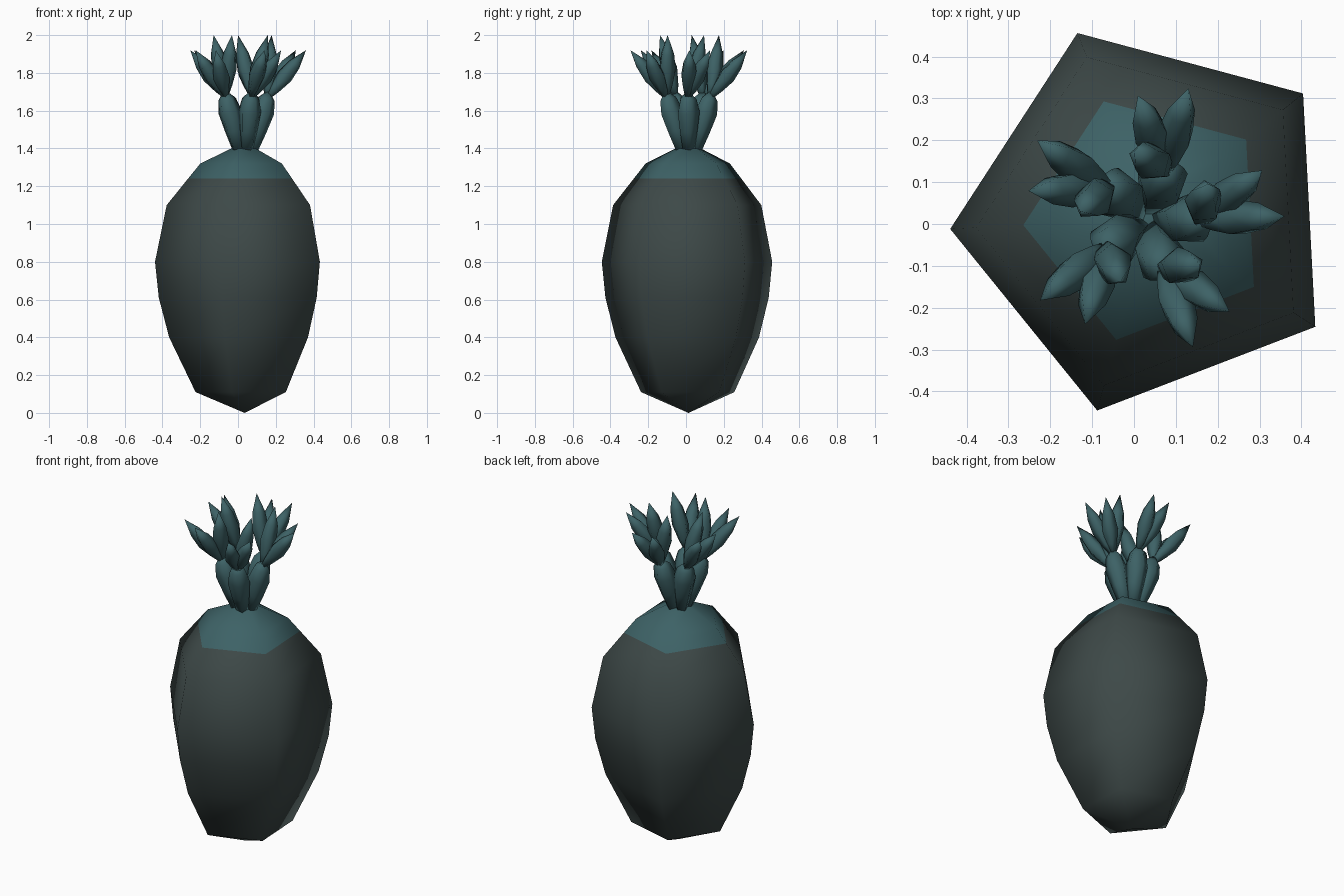
import bpy
import bmesh
from math import cos, sin, radians, tau
from mathutils import Vector

cube = bpy.data.objects.get("Cube")
if cube:
    bpy.data.objects.remove(cube, do_unlink=True)

CENTRE = Vector((0.035, 0.013, 0))
SIDES = 5


def material(name, colour):
    mat = bpy.data.materials.new(name)
    mat.use_nodes = True
    mat.diffuse_color = (*colour, 1)
    mat.node_tree.nodes["Principled BSDF"].inputs["Base Color"].default_value = (*colour, 1)
    return mat


grey = material("dark grey", (0.047, 0.066, 0.064))
teal = material("dark teal", (0.047, 0.122, 0.133))


def lathe(name, profile, phase, mats):
    """Five-sided smooth solid from (radius, height) pairs; zero radius closes to a point."""
    bm = bmesh.new()
    rings = []
    for r, z in profile:
        n = SIDES if r else 1
        rings.append([bm.verts.new((r * cos(phase + tau * i / SIDES),
                                    r * sin(phase + tau * i / SIDES), z)) for i in range(n)])
    for low, high in zip(rings, rings[1:]):
        for i in range(SIDES):
            j = (i + 1) % SIDES
            corners = [low[i % len(low)], low[j % len(low)],
                       high[j % len(high)], high[i % len(high)]]
            bm.faces.new(list(dict.fromkeys(corners)))
    for ring in (rings[0], rings[-1]):
        if len(ring) > 1:
            bm.faces.new(ring)
    bmesh.ops.recalc_face_normals(bm, faces=bm.faces[:])
    for face in bm.faces:
        face.smooth = True
    mesh = bpy.data.meshes.new(name)
    bm.to_mesh(mesh)
    bm.free()
    for mat in mats:
        mesh.materials.append(mat)
    obj = bpy.data.objects.new(name, mesh)
    bpy.context.collection.objects.link(obj)
    return obj


# Bulbous body with a teal crown
CROWN = 1.24
body = lathe("body", [(0, 0), (0.26, 0.11), (0.40, 0.4), (0.455, 0.61), (0.475, 0.8),
                      (0.413, 1.1), (0.3, CROWN), (0.235, 1.32), (0.07, 1.4), (0, 1.405)],
             radians(39), [grey, teal])
body.location = CENTRE
for face in body.data.polygons:
    face.material_index = int(face.center.z > CROWN)


def polar(angle, r, z):
    a = radians(angle)
    return CENTRE + Vector((r * cos(a), r * sin(a), z))


def leaf(name, start, end, width, shape):
    """Pointed leaf running from start to end."""
    axis = end - start
    obj = lathe(name, [(r * width, t * axis.length) for t, r in shape], 0, [teal])
    obj.location = start
    obj.rotation_mode = 'QUATERNION'
    obj.rotation_quaternion = axis.to_track_quat('Z', 'Y')


STEM = [(0, 0.5), (0.35, 0.8), (0.65, 1), (0.85, 0.75), (1, 0)]
TIP = [(0, 0.3), (0.2, 0.68), (0.45, 1), (0.7, 0.78), (1, 0)]

# Five stems, each carrying one upright and two flared leaves
for k in range(SIDES):
    turn = 72 * k
    leaf(f"stem_{k + 1}", polar(70 + turn, 0.035, 1.38), polar(70 + turn, 0.13, 1.71), 0.063, STEM)
    root = polar(70 + turn, 0.122, 1.67)
    leaf(f"upright_leaf_{k + 1}", root, polar(102 + turn, 0.165, 2.0), 0.047, TIP)
    leaf(f"flared_leaf_{k + 1}", root, polar(95 + turn, 0.295, 1.92), 0.045, TIP)
    leaf(f"side_leaf_{k + 1}", root, polar(73 + turn, 0.325, 1.92), 0.045, TIP)
